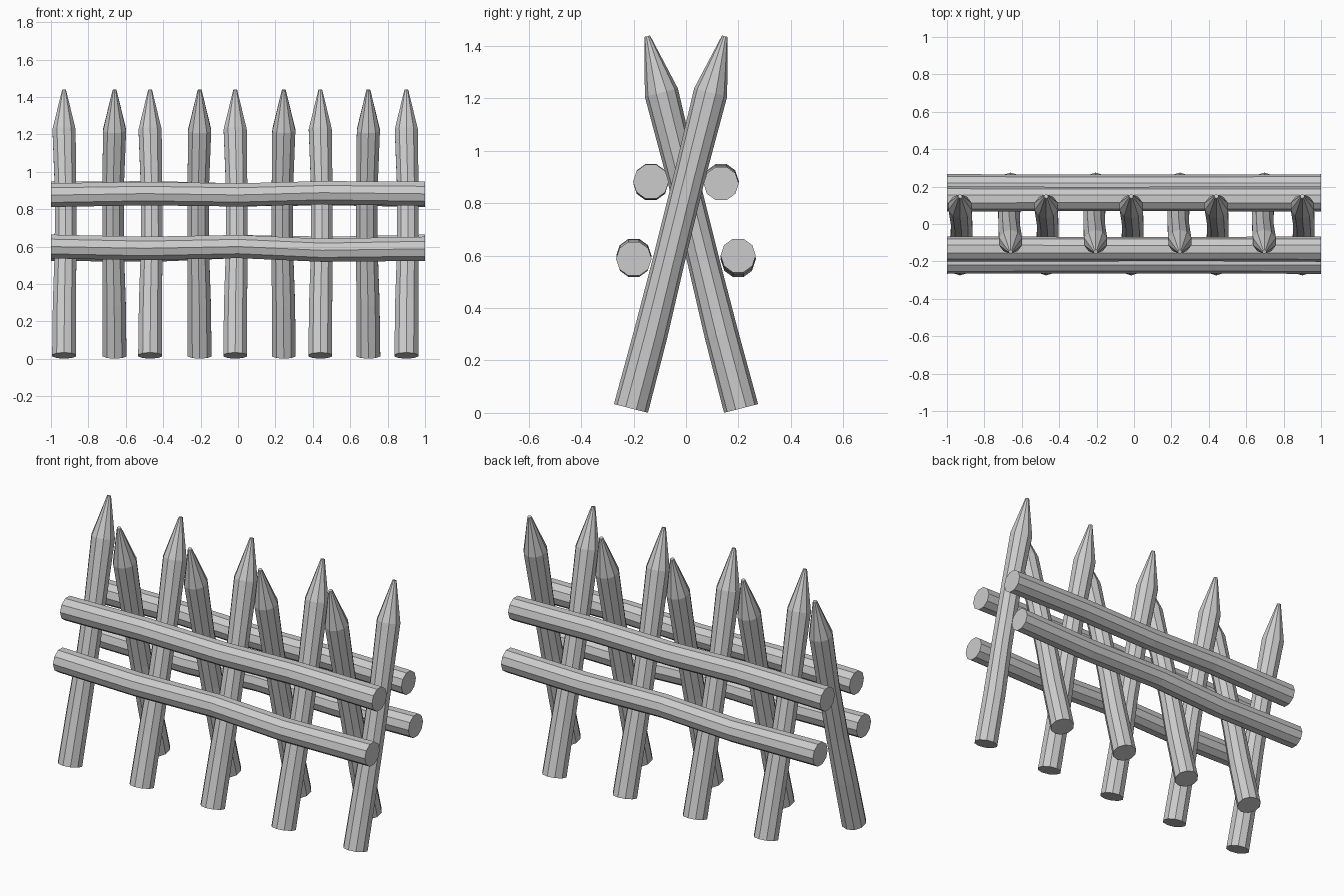
import bpy, bmesh, math
from mathutils import Vector

if "Cube" in bpy.data.objects:
    bpy.data.objects.remove(bpy.data.objects["Cube"])

SIDES = 10


def log(name, points, radii, axis, side):
    """Flat-sided log: rings of SIDES vertices along a path, capped at both ends."""
    axis = Vector(axis).normalized()
    u = Vector(side)
    v = axis.cross(u)
    bm = bmesh.new()
    rings = []
    for p, r in zip(points, radii):
        ring = []
        for i in range(SIDES):
            a = 2 * math.pi * (i + 0.5) / SIDES
            ring.append(bm.verts.new(Vector(p) + (u * math.cos(a) + v * math.sin(a)) * r))
        rings.append(ring)
    for lo, hi in zip(rings, rings[1:]):
        for i in range(SIDES):
            j = (i + 1) % SIDES
            bm.faces.new((lo[i], lo[j], hi[j], hi[i]))
    bm.faces.new(rings[0][::-1])
    bm.faces.new(rings[-1])
    bmesh.ops.recalc_face_normals(bm, faces=bm.faces)
    mesh = bpy.data.meshes.new(name)
    bm.to_mesh(mesh)
    bm.free()
    ob = bpy.data.objects.new(name, mesh)
    bpy.context.collection.objects.link(ob)
    return ob


def stake(name, x, turn):
    # slightly crooked leaning post with a sharpened tip
    path = [(0, -0.21, 0.017), (0.002, -0.135, 0.30), (0.008, -0.066, 0.58),
            (0.008, 0.013, 0.90), (0, 0.094, 1.222), (0, 0.148, 1.437)]
    radii = [0.067, 0.065, 0.061, 0.060, 0.065, 0.011]
    ob = log(name, path, radii, (0, 0.304, 1.205), (1, 0, 0))
    ob.location.x = x
    ob.rotation_euler.z = turn


def rail(name, y, heights, turn):
    # wavy horizontal log
    xs = [-1, -0.5, 0, 0.45, 1]
    path = [(x, y, z) for x, z in zip(xs, heights)]
    ob = log(name, path, [0.067, 0.066, 0.065, 0.065, 0.068], (1, 0, 0), (0, 0, 1))
    ob.rotation_euler.z = turn


# stakes leaning backwards
for x in (-0.93, -0.47, -0.015, 0.44, 0.90):
    stake("stake_leaning_back", x, 0)

# stakes leaning forwards, crossing the others
for x in (-0.66, -0.205, 0.245, 0.697):
    stake("stake_leaning_front", x, math.pi)

# rails lying in the crossings on both sides
for label, turn in (("front", 0), ("back", math.pi)):
    rail(label + "_upper_rail", -0.134, (0.875, 0.883, 0.876, 0.888, 0.882), turn)
    rail(label + "_lower_rail", -0.199, (0.60, 0.59, 0.60, 0.58, 0.588), turn)
